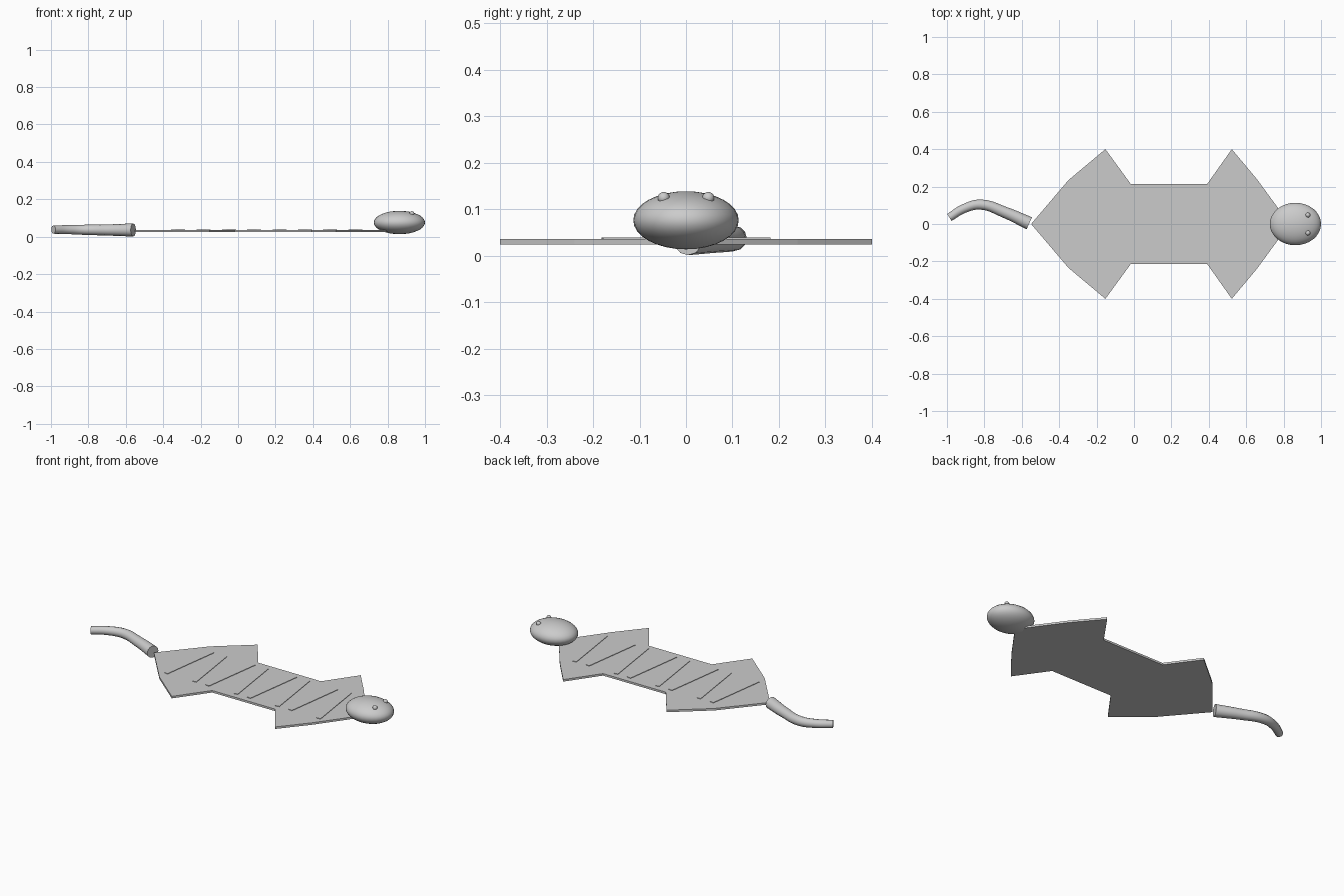
import bpy, bmesh, math

if "Cube" in bpy.data.objects:
    bpy.data.objects.remove(bpy.data.objects["Cube"])


def mesh_object(name, bm):
    mesh = bpy.data.meshes.new(name)
    bm.to_mesh(mesh)
    bm.free()
    obj = bpy.data.objects.new(name, mesh)
    bpy.context.collection.objects.link(obj)
    return obj


def ellipsoid(name, centre, radii, segments=32, rings=16):
    bpy.ops.mesh.primitive_uv_sphere_add(segments=segments, ring_count=rings, radius=1, location=centre)
    obj = bpy.context.object
    obj.name = name
    obj.scale = radii
    bpy.ops.object.transform_apply(location=False, rotation=False, scale=True)
    bpy.ops.object.shade_smooth()
    return obj


# Flat hide: half outline mirrored across y = 0, then extruded
half = [(-0.55, 0), (-0.35, 0.235), (-0.153, 0.4), (-0.018, 0.215),
        (0.392, 0.215), (0.523, 0.4), (0.657, 0.24), (0.763, 0.095), (0.83, 0)]
outline = half + [(x, -y) for x, y in reversed(half[1:-1])]
bm = bmesh.new()
face = bm.faces.new([bm.verts.new((x, y, 0.024)) for x, y in outline])
ext = bmesh.ops.extrude_face_region(bm, geom=[face])
top = [v for v in ext["geom"] if isinstance(v, bmesh.types.BMVert)]
bmesh.ops.translate(bm, verts=top, vec=(0, 0, 0.012))
bmesh.ops.recalc_face_normals(bm, faces=bm.faces)
mesh_object("hide", bm)

# Thin stripes with alternating tilt
for i in range(8):
    tilt = math.radians(8) * (-1 if i % 2 == 0 else 1)
    bpy.ops.mesh.primitive_cube_add(size=1, location=(-0.32 + 0.1355 * i, 0, 0.0365),
                                    rotation=(0, 0, tilt))
    stripe = bpy.context.object
    stripe.name = f"stripe_{i + 1}"
    stripe.scale = (0.024, 0.364, 0.005)

# Head and eyes
ellipsoid("head", (0.863, 0, 0.076), (0.137, 0.1135, 0.0625))
for side, label in ((1, "left"), (-1, "right")):
    ellipsoid(f"eye_{label}", (0.93, side * 0.048, 0.124), (0.013, 0.013, 0.013), 16, 8)

# Curved tapering tail
path = [(-0.56, 0.004, 0.036, 0.035), (-0.69, 0.062, 0.036, 0.030),
        (-0.82, 0.104, 0.037, 0.027), (-0.91, 0.082, 0.038, 0.024),
        (-0.987, 0.035, 0.038, 0.022)]
curve = bpy.data.curves.new("tail", 'CURVE')
curve.dimensions = '3D'
curve.resolution_u = 5
curve.bevel_depth = 1.0
curve.bevel_resolution = 4
curve.use_fill_caps = True
spline = curve.splines.new('BEZIER')
spline.bezier_points.add(len(path) - 1)
for p, (x, y, z, r) in zip(spline.bezier_points, path):
    p.co = (x, y, z)
    p.radius = r
    p.handle_left_type = p.handle_right_type = 'AUTO'
tail = bpy.data.objects.new("tail", curve)
bpy.context.collection.objects.link(tail)
